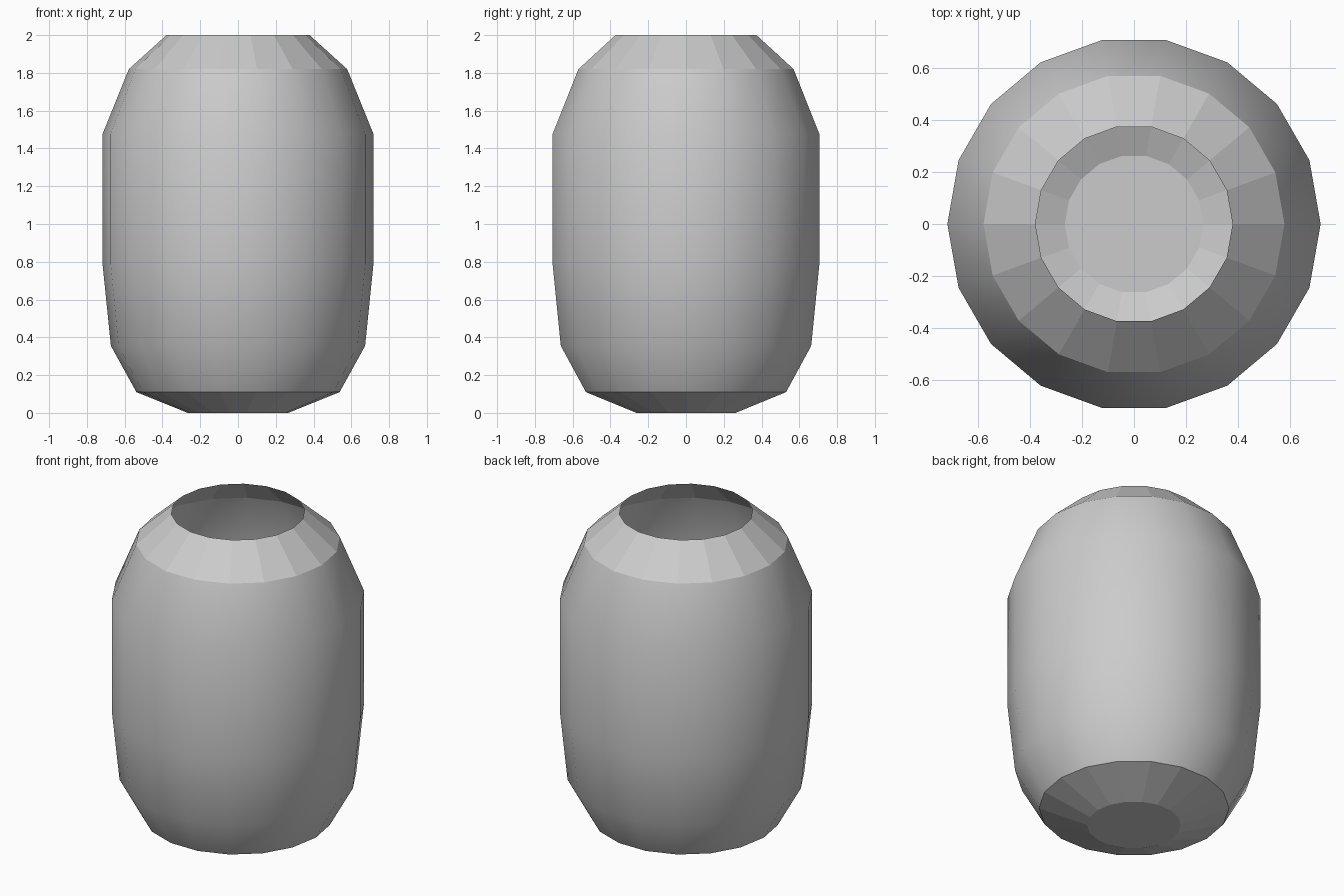
import bpy, bmesh
from math import cos, sin, tau

if "Cube" in bpy.data.objects:
    bpy.data.objects.remove(bpy.data.objects["Cube"])

SIDES = 18
# Profile from base to open rim: radius, height
PROFILE = [(0.266, 0.0), (0.538, 0.11), (0.673, 0.355), (0.717, 0.787),
           (0.717, 1.477), (0.578, 1.82), (0.379, 2.0)]

# Single-walled open vessel, revolved ring by ring
bm = bmesh.new()
rings = [[bm.verts.new((r * cos(tau * i / SIDES), r * sin(tau * i / SIDES), z))
          for i in range(SIDES)] for r, z in PROFILE]

# Closed floor
bm.faces.new(rings[0][::-1])

# Walls: smooth body between a faceted foot and a faceted shoulder
last = len(rings) - 2
for k in range(len(rings) - 1):
    low, high = rings[k], rings[k + 1]
    for i in range(SIDES):
        j = (i + 1) % SIDES
        face = bm.faces.new((low[i], low[j], high[j], high[i]))
        face.smooth = 0 < k < last

mesh = bpy.data.meshes.new("barrel_pot")
bm.to_mesh(mesh)
bm.free()
pot = bpy.data.objects.new("barrel_pot", mesh)
bpy.context.collection.objects.link(pot)
